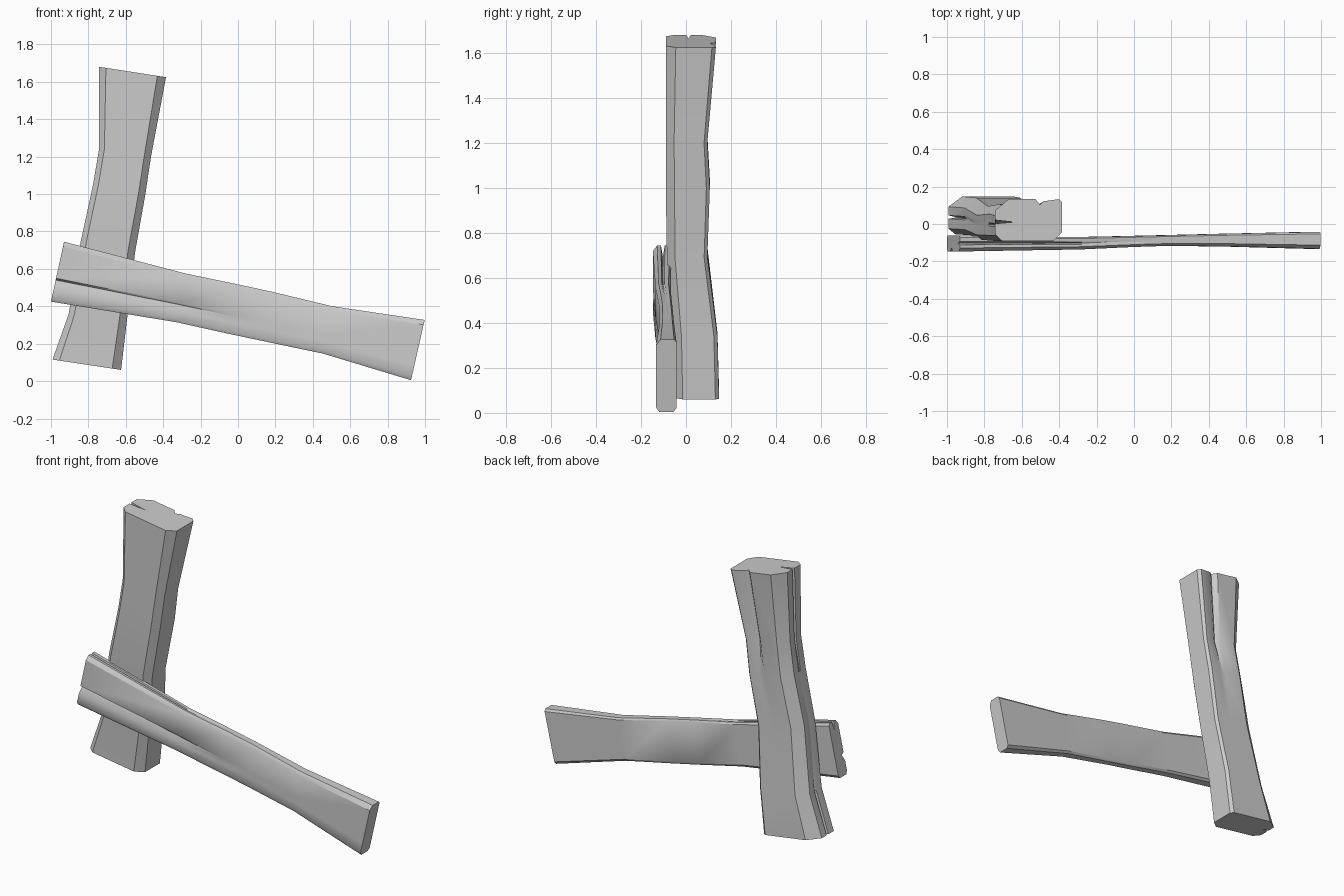
import bpy, bmesh, math
from mathutils import Vector

if "Cube" in bpy.data.objects:
    bpy.data.objects.remove(bpy.data.objects["Cube"])


def plank(name, stations, profile):
    """Loft a cut profile (u across, v front to back) through stations.
    station: edge A (x, z), edge B (x, z), y front, y back, crack strengths"""
    bm = bmesh.new()
    rings = []
    for a, b, yf, yb, cracks in stations:
        ring = []
        for u, v in profile(*cracks):
            ring.append(bm.verts.new(Vector((a[0] + u * (b[0] - a[0]),
                                             yf + v * (yb - yf),
                                             a[1] + u * (b[1] - a[1])))))
        rings.append(ring)
    n = len(rings[0])
    for r0, r1 in zip(rings, rings[1:]):
        for i in range(n):
            j = (i + 1) % n
            bm.faces.new((r0[i], r0[j], r1[j], r1[i]))
    bm.faces.new(rings[0])
    bm.faces.new(rings[-1])
    bmesh.ops.recalc_face_normals(bm, faces=bm.faces)
    me = bpy.data.meshes.new(name)
    bm.to_mesh(me)
    bm.free()
    ob = bpy.data.objects.new(name, me)
    bpy.context.collection.objects.link(ob)
    bpy.ops.object.select_all(action='DESELECT')
    ob.select_set(True)
    bpy.context.view_layer.objects.active = ob
    bpy.ops.object.shade_smooth_by_angle(angle=math.radians(35))
    return ob


# Upright board: cracks in the back face and the left edge
def upright_profile(back, left):
    return [(.10, 0), (.87, 0), (1, .20), (1, .92), (.95, 1), (.73, 1 - back * .4),
            (.67, 1 - back), (.60, 1), (.20, 1), (0, .73), (0, .50),
            (left, .45), (0, .41), (0, .15)]


plank("upright_board", [
    ((-.742, 1.68), (-.385, 1.625), -.09, .133, (.13, .28)),
    ((-.742, 1.245), (-.465, 1.20), -.09, .095, (.12, .06)),
    ((-.775, 1.05), (-.495, 1.00), -.09, .106, (0, 0)),
    ((-.84, .75), (-.55, .69), -.085, .095, (0, 0)),
    ((-.905, .36), (-.592, .34), -.06, .14, (0, .02)),
    ((-.992, .115), (-.625, .06), -.055, .147, (0, .12)),
], upright_profile)


# Leaning board: cracks in the front face and the top edge
def leaning_profile(front, top):
    return [(.06, 0), (.24, 0), (.36, front), (.39, 0), (.92, 0), (1, .22),
            (1, .42), (1 - top, .52), (1, .62), (1, .88), (.96, 1),
            (.05, 1), (0, .85), (0, .15)]


plank("leaning_board", [
    ((-1, .425), (-.93, .745), -.147, -.062, (.25, .16)),
    ((-.33, .315), (-.28, .575), -.136, -.07, (.14, .03)),
    ((-.05, .253), (0, .517), -.123, -.064, (0, 0)),
    ((.12, .217), (.18, .478), -.117, -.06, (0, 0)),
    ((.455, .147), (.505, .40), -.12, -.052, (0, 0)),
    ((.925, .005), (.998, .327), -.133, -.042, (0, 0)),
], leaning_profile)
